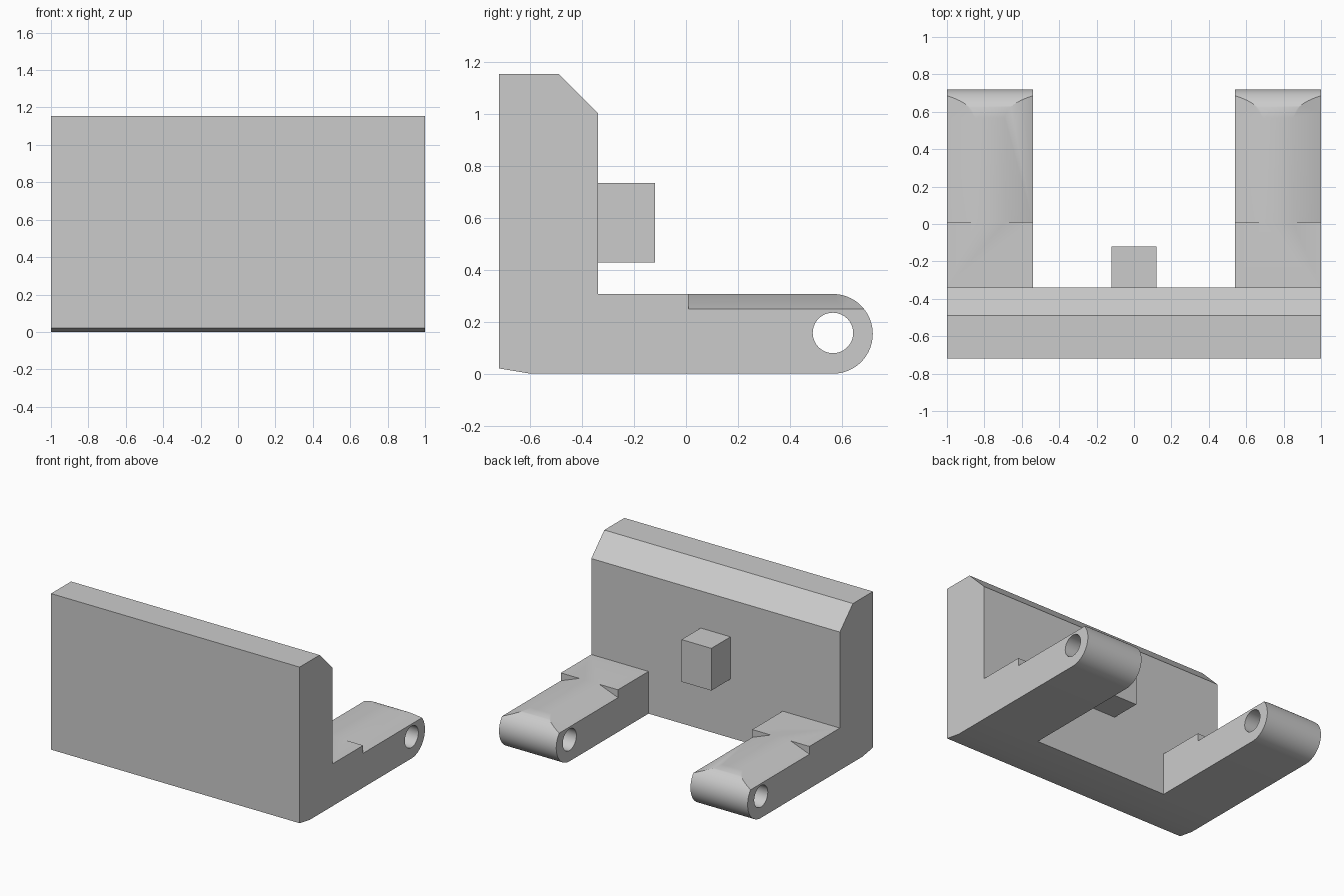
import bpy
import bmesh
from math import pi, sin, cos, radians
from mathutils import Vector

cube = bpy.data.objects.get("Cube")
if cube:
    bpy.data.objects.remove(cube, do_unlink=True)

GREY = (0.6, 0.6, 0.6, 1)
grey = bpy.data.materials.new("plain grey")
grey.use_nodes = True
grey.diffuse_color = GREY
grey.node_tree.nodes["Principled BSDF"].inputs["Base Color"].default_value = GREY


def prism(name, points, direction):
    """Closed solid: a flat outline of 3D points pushed along a direction."""
    bm = bmesh.new()
    face = bm.faces.new([bm.verts.new(p) for p in points])
    new = bmesh.ops.extrude_face_region(bm, geom=[face])["geom"]
    moved = [v for v in new if isinstance(v, bmesh.types.BMVert)]
    bmesh.ops.translate(bm, verts=moved, vec=Vector(direction))
    bmesh.ops.recalc_face_normals(bm, faces=bm.faces)
    mesh = bpy.data.meshes.new(name)
    bm.to_mesh(mesh)
    bm.free()
    mesh.materials.append(grey)
    obj = bpy.data.objects.new(name, mesh)
    bpy.context.collection.objects.link(obj)
    return obj


def side_prism(name, outline, x0, x1):
    """Side outline (y, z) stretched from x0 to x1."""
    return prism(name, [(x0, y, z) for y, z in outline], (x1 - x0, 0, 0))


def arc(y, z, r, start, end, steps):
    angles = [start + (end - start) * i / steps for i in range(steps + 1)]
    return [(y + r * cos(a), z + r * sin(a)) for a in angles]


def select(obj):
    bpy.ops.object.select_all(action="DESELECT")
    obj.select_set(True)
    bpy.context.view_layer.objects.active = obj


def cut(obj, cutter):
    cutter.hide_render = True
    mod = obj.modifiers.new("cut", "BOOLEAN")
    mod.operation = "DIFFERENCE"
    mod.solver = "EXACT"
    mod.object = cutter
    select(obj)
    bpy.ops.object.modifier_apply(modifier=mod.name)
    bpy.data.objects.remove(cutter, do_unlink=True)


def smooth(obj):
    select(obj)
    bpy.ops.object.shade_smooth_by_angle(angle=radians(30))


FRONT, BACK, TOP = -0.72, -0.34, 1.155
ARM_TOP, INNER, OUTER = 0.307, 0.54, 1.0
R = ARM_TOP / 2
PIVOT = 0.72 - R

# Back plate with a bevelled top rear edge and a shallow front foot bevel
plate = side_prism("back_plate", [
    (FRONT, 0.02), (-0.6, 0), (BACK, 0), (BACK, 1.005), (-0.49, TOP), (FRONT, TOP)], -1, 1)
smooth(plate)

# Square peg in the middle of the plate
side_prism("peg", [(BACK, 0.428), (-0.12, 0.428), (-0.12, 0.735), (BACK, 0.735)], -0.12, 0.12)

# Rounded hinge arms with a pin hole and sloped upper edges
for name, sign in (("left_arm", 1), ("right_arm", -1)):
    outline = [(BACK, ARM_TOP), (BACK, 0)] + arc(PIVOT, R, R, -pi / 2, pi / 2, 48)
    arm = side_prism(name, outline, sign * INNER, sign * OUTER)

    hole = arc(PIVOT, 0.157, 0.078, 0, 2 * pi, 48)[:-1]
    cut(arm, side_prism("pin_hole_cutter", hole, sign * 0.4, sign * 1.1))

    # Each wedge slopes from the flat crown down to the side, running past both
    slope = (ARM_TOP - 0.25) / 0.15
    for edge, out in ((INNER, -1), (OUTER, 1)):
        crown = edge - out * 0.15
        low, high = edge + out * 0.1, crown - out * 0.05
        wedge = [(low, ARM_TOP - slope * 0.25), (high, ARM_TOP + slope * 0.05), (low, ARM_TOP + 0.1)]
        cut(arm, prism("slope_cutter", [(sign * x, 0.01, z) for x, z in wedge], (0, 0.9, 0)))
    smooth(arm)
